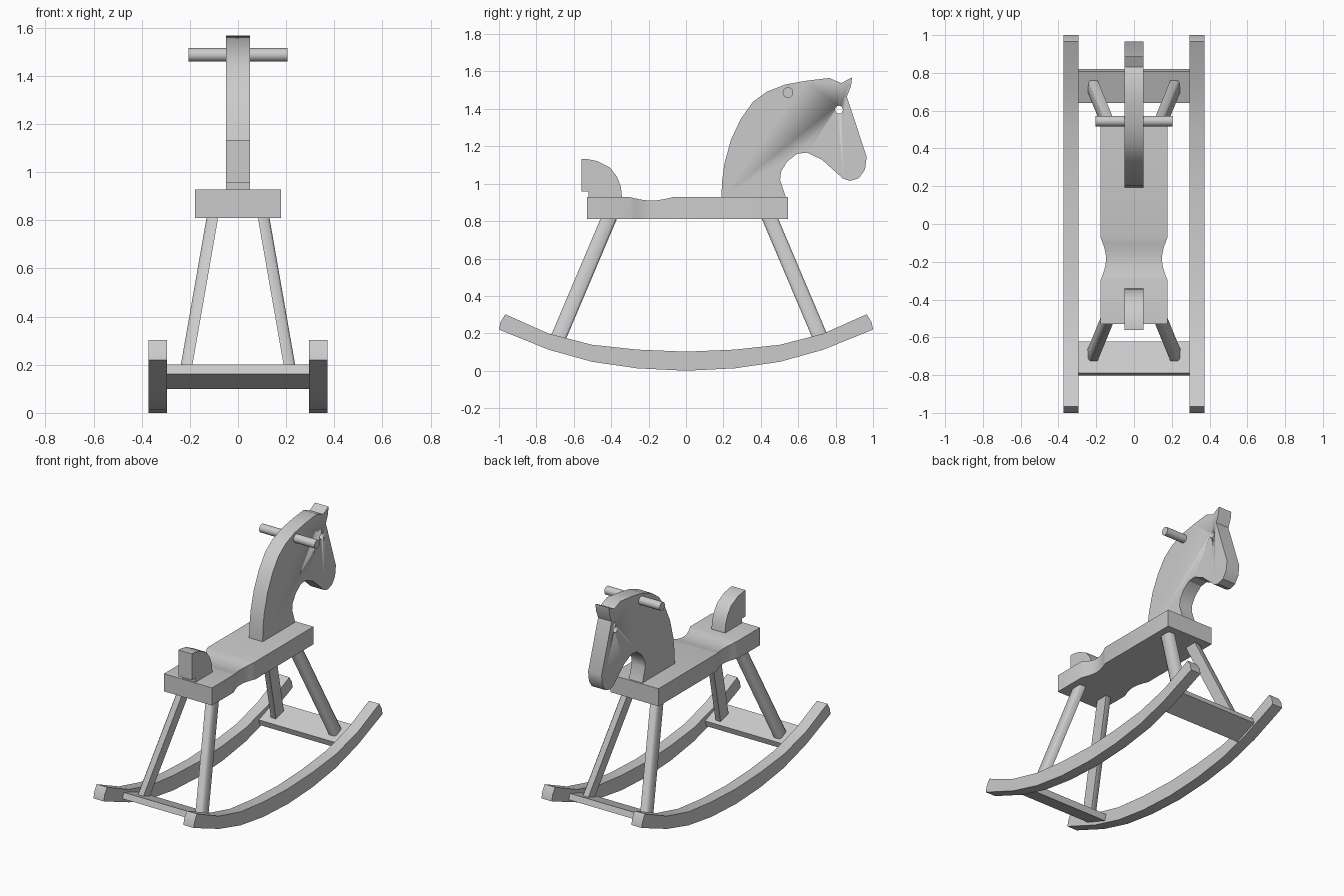
import bpy, bmesh, math
from mathutils import Matrix

cube = bpy.data.objects.get("Cube")
if cube:
    bpy.data.objects.remove(cube, do_unlink=True)

GREY = (0.6, 0.6, 0.6, 1.0)
wood = bpy.data.materials.new("light_grey")
wood.use_nodes = True
wood.diffuse_color = GREY
wood.node_tree.nodes["Principled BSDF"].inputs["Base Color"].default_value = GREY


def finish(name, bm, angle=30):
    """Turn a bmesh into a shaded, coloured object."""
    bmesh.ops.recalc_face_normals(bm, faces=bm.faces)
    mesh = bpy.data.meshes.new(name)
    bm.to_mesh(mesh)
    bm.free()
    mesh.materials.append(wood)
    obj = bpy.data.objects.new(name, mesh)
    bpy.context.collection.objects.link(obj)
    bpy.ops.object.select_all(action="DESELECT")
    obj.select_set(True)
    bpy.context.view_layer.objects.active = obj
    bpy.ops.object.shade_smooth_by_angle(angle=math.radians(angle))
    return obj


def loft(name, rings, angle=30):
    """Skin closed rings of equal length and cap both ends."""
    bm = bmesh.new()
    loops = [[bm.verts.new(p) for p in ring] for ring in rings]
    for a, b in zip(loops, loops[1:]):
        for i in range(len(a)):
            j = (i + 1) % len(a)
            bm.faces.new((a[i], a[j], b[j], b[i]))
    bm.faces.new(loops[0])
    bm.faces.new(loops[-1])
    return finish(name, bm, angle)


def board(name, profile, x0, x1):
    """Side profile (y, z) cut from a board between x0 and x1."""
    return loft(name, [[(x, y, z) for y, z in profile] for x in (x0, x1)])


def rod(name, radius, length, y, z, sides=24):
    """Round bar lying along x."""
    bm = bmesh.new()
    place = Matrix.Translation((0, y, z)) @ Matrix.Rotation(math.pi / 2, 4, "Y")
    bmesh.ops.create_cone(bm, cap_ends=True, segments=sides, radius1=radius,
                          radius2=radius, depth=length, matrix=place)
    return finish(name, bm)


# Head and neck board: back of neck, ear, face, jaw, throat
head_profile = [
    (.19, .925), (.192, 1.005), (.205, 1.105), (.24, 1.235), (.294, 1.348),
    (.358, 1.438), (.433, 1.492), (.53, 1.53), (.64, 1.55), (.765, 1.565),
    (.83, 1.538), (.888, 1.568), (.882, 1.52), (.86, 1.465),
    (.966, 1.144), (.957, 1.075), (.925, 1.03), (.877, 1.015), (.84, 1.027),
    (.727, 1.128), (.647, 1.166), (.594, 1.16), (.54, 1.118), (.508, 1.064),
    (.503, 1.02), (.535, .925)]
head = board("head", head_profile, -.05, .05)

# Eye hole drilled through the head
cutter = rod("eye_cutter", .021, .4, .818, 1.396, 16)
cutter.hide_render = True
drill = head.modifiers.new("eye_hole", "BOOLEAN")
drill.operation = "DIFFERENCE"
drill.solver = "EXACT"
drill.object = cutter
bpy.context.view_layer.objects.active = head
bpy.ops.object.modifier_apply(modifier=drill.name)
bpy.data.objects.remove(cutter, do_unlink=True)

# Handle bar
rod("handle", .028, .41, .545, 1.487)

# Tail board
board("tail", [(-.56, 1.133), (-.53, 1.132), (-.476, 1.121), (-.406, 1.086),
               (-.369, 1.037), (-.348, .984), (-.342, .925), (-.52, .925),
               (-.52, .957), (-.56, .957)], -.05, .05)

# Seat with a narrowed waist and a dished top
WIDTH, WAIST, DIP = .178, .03, .018
stations = [-.53] + [-.30 + .23 * i / 8 for i in range(9)] + [.545]
rings = []
for y in stations:
    t = max(0, min(1, (y + .30) / .23))
    s = math.sin(math.pi * t)
    w, top = WIDTH - WAIST * s, .928 - DIP * s
    rings.append([(-w, y, .81), (w, y, .81), (w, y, top), (-w, y, top)])
loft("seat", rings)

# Rockers
half_top = [(0, .102), (.262, .113), (.503, .139), (.733, .198), (.966, .302)]
half_bottom = [(.992, .26), (1.0, .22), (.733, .112), (.503, .048), (.262, .013), (0, 0)]
half = half_top + half_bottom
rocker_profile = half + [(-y, z) for y, z in half[-2:0:-1]]
for side, x0, x1 in (("left", .295, .372), ("right", -.372, -.295)):
    board(side + "_rocker", rocker_profile, x0, x1)

# Crossbars and splayed legs at both ends
for end, d, shift in (("front", 1, .018), ("back", -1, .018)):
    bar = [(.632, .14), (.798, .2), (.811, .162), (.645, .1)]
    board(end + "_crossbar", [(d * y + shift * .5, z) for y, z in bar], -.295, .295)
    for side, s in (("left", 1), ("right", -1)):
        rings = []
        for z, x, y in ((.15, .222, .712), (.82, .105, .428)):
            cx, cy = s * x, d * y + shift
            # rectangular section with eased outer corners
            section = [(-.024, -.044), (.014, -.044), (.024, -.03),
                       (.024, .03), (.014, .044), (-.024, .044)]
            rings.append([(cx + s * u, cy + v, z) for u, v in section])
        loft(f"{end}_{side}_leg", rings, 58)
